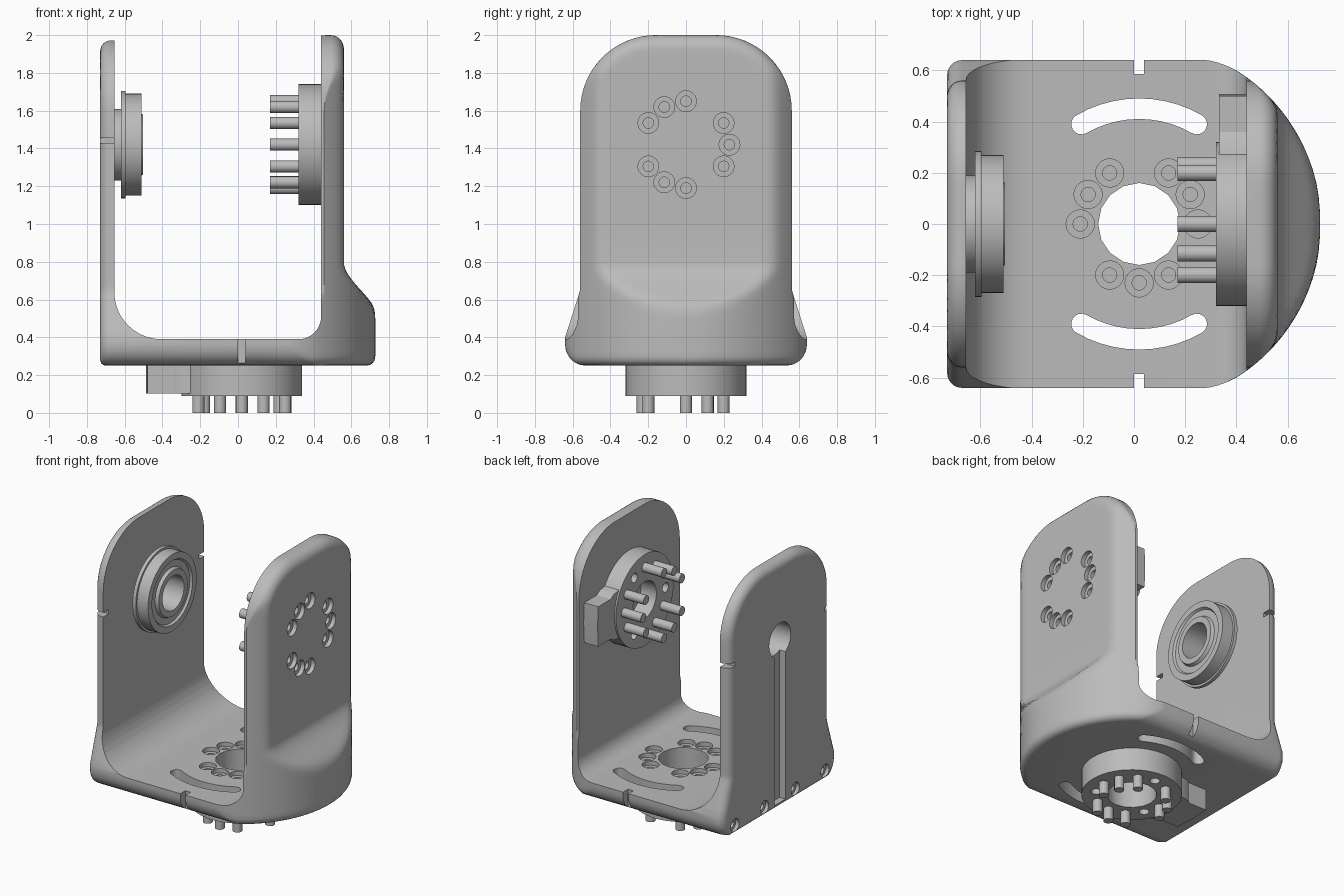
import bpy, bmesh
from math import sin, cos, pi, sqrt, hypot, radians
from mathutils import Matrix, Vector

cube = bpy.data.objects.get("Cube")
if cube:
    bpy.data.objects.remove(cube)

grey = bpy.data.materials.new("light grey")
grey.use_nodes = True
grey.diffuse_color = (0.5, 0.5, 0.5, 1)
grey.node_tree.nodes["Principled BSDF"].inputs["Base Color"].default_value = (0.5, 0.5, 0.5, 1)


# ---- helpers: everything is a loft between rings ----
def loft(bm, rings, wrap=False):
    vs = [[bm.verts.new(p) for p in ring] for ring in rings]
    n = len(vs[0])
    pairs = list(zip(vs, vs[1:])) + ([(vs[-1], vs[0])] if wrap else [])
    for a, b in pairs:
        for i in range(n):
            j = (i + 1) % n
            bm.faces.new((a[i], a[j], b[j], b[i]))
    if not wrap:
        bm.faces.new(vs[0])
        bm.faces.new(vs[-1])


def prism(bm, pts, m, h0, h1):
    loft(bm, [[m @ Vector((a, b, h)) for a, b in pts] for h in (h0, h1)])


def circle(r, cx=0, cy=0, n=24):
    return [(cx + r * cos(2 * pi * i / n), cy + r * sin(2 * pi * i / n)) for i in range(n)]


def arc(cx, cy, r, a0, a1, n=10):
    return [(cx + r * cos(radians(a0 + (a1 - a0) * i / n)),
             cy + r * sin(radians(a0 + (a1 - a0) * i / n))) for i in range(n + 1)]


def rect(a0, a1, b0, b1):
    return [(a0, b0), (a1, b0), (a1, b1), (a0, b1)]


def polar(r, deg):
    return r * cos(radians(deg)), r * sin(radians(deg))


def make(name, bm):
    bmesh.ops.recalc_face_normals(bm, faces=bm.faces)
    me = bpy.data.meshes.new(name)
    bm.to_mesh(me)
    bm.free()
    ob = bpy.data.objects.new(name, me)
    bpy.context.collection.objects.link(ob)
    me.materials.append(grey)
    return ob


def activate(ob):
    bpy.ops.object.select_all(action='DESELECT')
    ob.select_set(True)
    bpy.context.view_layer.objects.active = ob


def cut(ob, bm):
    cutter = make("cutter", bm)
    cutter.hide_render = True
    mod = ob.modifiers.new("cut", 'BOOLEAN')
    mod.operation, mod.solver, mod.object = 'DIFFERENCE', 'EXACT', cutter
    activate(ob)
    bpy.ops.object.modifier_apply(modifier=mod.name)
    bpy.data.objects.remove(cutter)


def smooth(ob):
    activate(ob)
    bpy.ops.object.shade_smooth_by_angle(angle=radians(32))


# ---- local frames (a, b in the mounting plane, h along the axis) ----
BASE = Matrix(((1, 0, 0, 0.02), (0, 1, 0, 0), (0, 0, -1, 0.25), (0, 0, 0, 1)))
SIDE = Matrix(((0, 0, -1, 0.44), (1, 0, 0, 0), (0, 1, 0, 1.42), (0, 0, 0, 1)))
LEFT = Matrix(((0, 0, 1, 0), (1, 0, 0, 0), (0, 1, 0, 0), (0, 0, 0, 1)))
FRONT = Matrix(((1, 0, 0, 0), (0, 0, 1, 0), (0, 1, 0, 0), (0, 0, 0, 1)))
BASE_SCREWS = (0, 30, 60, 120, 150, 180, 240, 270, 300)
SIDE_SCREWS = (0, 30, 90, 120, 150, 210, 240, 270, 330)


# ---- bracket outer shape ----
def fillet(d, r):
    d = max(d, 0)
    return r - sqrt(r * r - (r - d) ** 2) if d < r else 0


def width(z):
    if z < 0.36:
        return 0.53 + sqrt(0.11 ** 2 - (0.36 - z) ** 2)
    if z < 1.6:
        return 0.64 - 0.08 * min(max((z - 0.4) / 0.25, 0), 1)
    return 0.16 + sqrt(max(0.16 - (z - 1.6) ** 2, 0))


def edge_distance(y, z):
    if z < 1.6:
        return width(z) - abs(y)
    return 0.4 - hypot(max(abs(y) - 0.16, 0), z - 1.6)


def right_x(y, z):
    r = 0.71 - fillet(z - 0.25, 0.05)
    wall = 0.02 + sqrt(r * r - y * y)
    corner = 0.05 * max(width(z) - 0.56, 0) / 0.08
    if corner > 0.001:
        wall -= fillet(edge_distance(y, z), corner)
    t = min(max((z - 0.5) / 0.3, 0), 1)
    cap = 0.56 + 0.18 * (1 - t * t * (3 - 2 * t))
    if z >= 1.6:
        cap -= fillet(edge_distance(y, z), 0.07)
    k = 0.03
    h = max(k - abs(wall - cap), 0) / k
    return min(wall, cap) - h * h * k / 4


def left_x(y, z):
    return -0.73 + max(fillet(edge_distance(y, z), 0.06), fillet(z - 0.25, 0.03))


rows = [0.25, 0.254, 0.264, 0.28, 0.3, 0.33, 0.36, 0.4, 0.45]
rows += [0.5 + 0.02 * i for i in range(16)] + [1.0, 1.3]
rows += [1.6 + 0.4 * sin(i * pi / 32) for i in range(17)]
us = [sin(pi / 2 * (i / 18 - 1)) for i in range(37)]
rings = []
for z in rows:
    w = width(z)
    zl = z if z < 1.6 else 1.6 + (z - 1.6) * 0.93
    rings.append([(right_x(u * w, z), u * w, z) for u in us]
                 + [(left_x(u * w, z), u * w, zl) for u in reversed(us)])
bm = bmesh.new()
loft(bm, rings)
bracket = make("bracket", bm)

# ---- open channel between the two arms ----
bm = bmesh.new()
prism(bm, [(-0.655, 2.5)] + arc(-0.405, 0.64, 0.25, 180, 270)
      + arc(0.32, 0.51, 0.12, 270, 360) + [(0.44, 2.5)], FRONT, -1, 1)
cut(bracket, bm)

# ---- screw recesses, slots, notches and cable groove ----
bm = bmesh.new()
for m, angles, floor in ((BASE, BASE_SCREWS, -0.11), (SIDE, SIDE_SCREWS, -0.09)):
    for a in angles:
        prism(bm, circle(0.055, *polar(0.23, a)), m, -0.2, floor)
for mid in (90, 270):
    end0, end1 = polar(0.45, mid - 30), polar(0.45, mid + 30)
    prism(bm, arc(0, 0, 0.49, mid - 30, mid + 30)
          + arc(*end1, 0.04, mid + 30, mid + 210, 8)[1:-1]
          + arc(0, 0, 0.41, mid + 30, mid - 30)
          + arc(*end0, 0.04, mid + 150, mid + 330, 8)[1:-1], BASE, -0.2, 0.1)
for s in (-1, 1):
    prism(bm, rect(-0.02, 0.02, s * 0.585, s * 0.8), BASE, -0.2, 0.1)
    prism(bm, rect(s * 0.5, s * 0.7, 1.425, 1.455), LEFT, -0.8, -0.6)
    for y in (0.17, 0.5):
        prism(bm, circle(0.045, s * y, 0.31), LEFT, -0.8, -0.705)
prism(bm, rect(-0.06, 0.06, 0.28, 1.42), LEFT, -0.8, -0.685)
cut(bracket, bm)

# ---- screw sockets and bores ----
bm = bmesh.new()
for m, angles, floor in ((BASE, BASE_SCREWS, -0.06), (SIDE, SIDE_SCREWS, -0.04)):
    for a in angles:
        prism(bm, circle(0.028, *polar(0.23, a), 16), m, -0.2, floor)
for y in (-0.5, -0.17, 0.17, 0.5):
    prism(bm, circle(0.024, y, 0.31, 16), LEFT, -0.8, -0.66)
prism(bm, circle(0.16, n=16), BASE, -0.2, 0.1)
prism(bm, circle(0.12, 0, 1.42, 32), LEFT, -0.8, -0.6)
cut(bracket, bm)
smooth(bracket)


# ---- mounting flange with tab and screw shanks ----
def flange(name, m, angles, height, length, bore, turn):
    bm = bmesh.new()
    prism(bm, circle(0.32, n=48), m, 0, height)
    disc = make(name + "_flange", bm)
    bm = bmesh.new()
    prism(bm, circle(bore, n=16), m, -0.001, height + 0.1)
    for a in range(0, 360, 30):
        if a not in angles:
            prism(bm, circle(0.033, *polar(0.23, a), 16), m, 0.03, height + 0.1)
    cut(disc, bm)
    smooth(disc)
    bm = bmesh.new()
    half = [(0.27, 0.17), (0.33, 0.16), (0.36, 0.14), (0.5, 0.14)]
    outline = half + [(0.507, 0)] + [(a, -b) for a, b in reversed(half)]
    prism(bm, [(turn * a, b) for a, b in outline], m, 0, height - 0.012)
    smooth(make(name + "_tab", bm))
    bm = bmesh.new()
    for a in angles:
        prism(bm, circle(0.032, *polar(0.23, a), 16), m, 0.01, length)
    smooth(make(name + "_screws", bm))


flange("base", BASE, BASE_SCREWS, 0.16, 0.25, 0.16, -1)
flange("arm", SIDE, SIDE_SCREWS, 0.12, 0.27, 0.13, 1)

# ---- flanged bearing on the thin arm ----
profile = [(0.12, -0.656), (0.19, -0.656), (0.19, -0.62), (0.285, -0.62), (0.285, -0.595),
           (0.27, -0.595), (0.27, -0.51), (0.225, -0.51), (0.215, -0.525), (0.17, -0.525),
           (0.16, -0.503), (0.12, -0.503)]
bm = bmesh.new()
loft(bm, [[(x, r * cos(t), 1.42 + r * sin(t)) for r, x in profile]
          for t in (2 * pi * i / 48 for i in range(48))], wrap=True)
smooth(make("bearing", bm))
